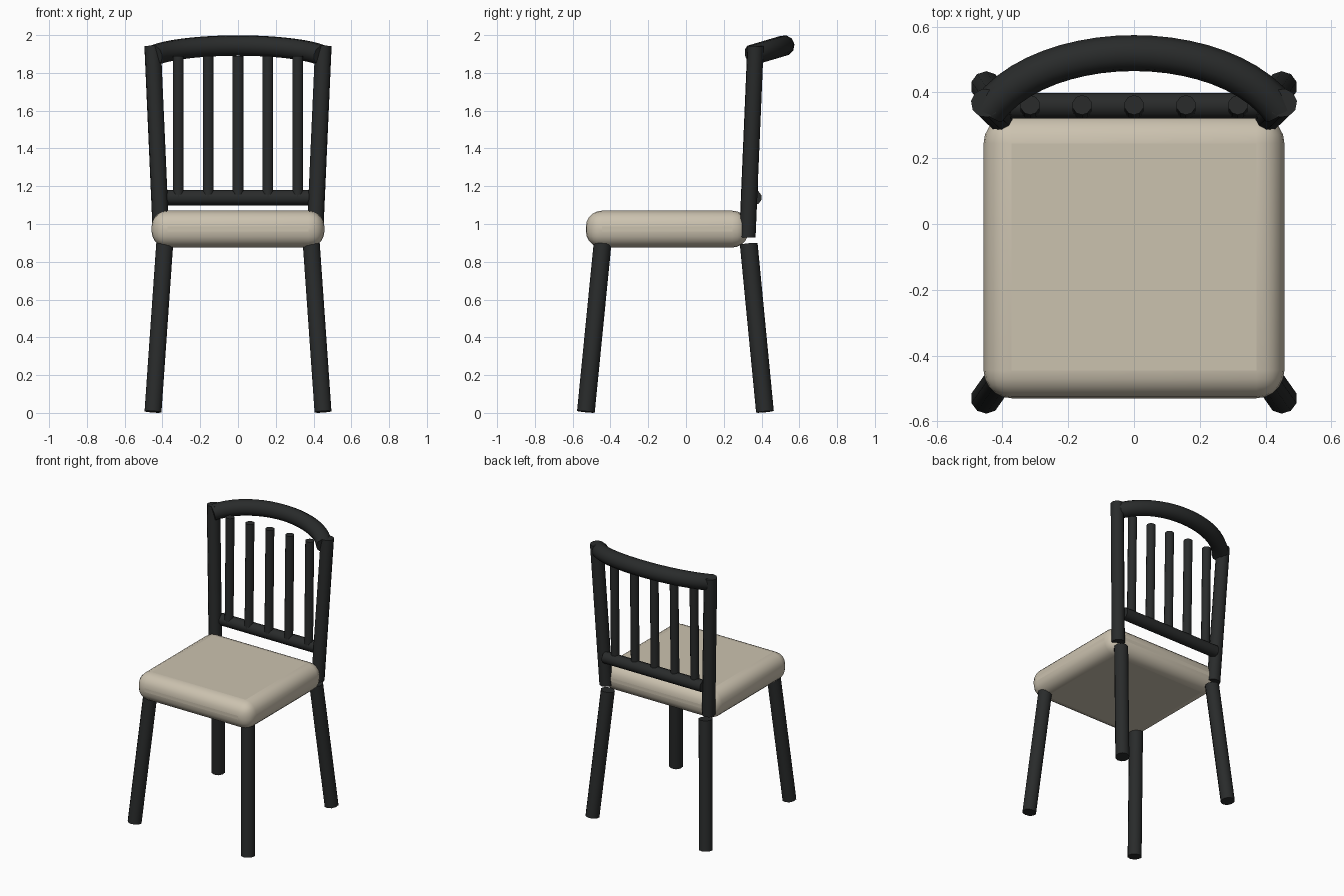
import bpy, bmesh, math
from mathutils import Vector

if "Cube" in bpy.data.objects:
    bpy.data.objects.remove(bpy.data.objects["Cube"])


def material(name, color):
    m = bpy.data.materials.new(name)
    m.diffuse_color = color
    m.use_nodes = True
    m.node_tree.nodes["Principled BSDF"].inputs["Base Color"].default_value = m.diffuse_color
    return m


DARK = material("dark_frame", (0.022, 0.024, 0.024, 1))
CREAM = material("cream_cushion", (0.60, 0.54, 0.43, 1))


def finish(obj, name, mat, angle):
    obj.name = name
    obj.data.materials.append(mat)
    bpy.ops.object.select_all(action='DESELECT')
    obj.select_set(True)
    bpy.context.view_layer.objects.active = obj
    bpy.ops.object.shade_smooth_by_angle(angle=math.radians(angle))
    return obj


def rod(name, a, b, r, sides=10):
    a, b = Vector(a), Vector(b)
    d = b - a
    bpy.ops.mesh.primitive_cylinder_add(vertices=sides, radius=r, depth=d.length,
                                        location=(a + b) / 2)
    o = bpy.context.object
    o.rotation_euler = d.to_track_quat('Z', 'Y').to_euler()
    return finish(o, name, DARK, 50)


# seat cushion with rounded edges
bpy.ops.mesh.primitive_cube_add(size=1, location=(0, -0.1, 0.973))
seat = bpy.context.object
seat.dimensions = (0.915, 0.86, 0.195)
bpy.ops.object.transform_apply(location=False, rotation=False, scale=True)
bev = seat.modifiers.new("round", 'BEVEL')
bev.width = 0.085
bev.segments = 5
finish(seat, "seat", CREAM, 40)

# splayed legs and leaning back posts
for side, s in (("left", -1), ("right", 1)):
    rod(f"front_leg_{side}", (s * 0.45, -0.53, 0.006), (s * 0.388, -0.442, 0.895), 0.047)
    rod(f"back_leg_{side}", (s * 0.45, 0.418, 0.006), (s * 0.388, 0.332, 0.895), 0.047)
    rod(f"back_post_{side}", (s * 0.407, 0.325, 0.93), (s * 0.452, 0.368, 1.943), 0.044)

# lower back rail
rod("lower_rail", (-0.39, 0.36, 1.14), (0.39, 0.36, 1.14), 0.041)

# five slender spindles
for i in range(-2, 3):
    rod(f"spindle_{i + 3}", (i * 0.158, 0.35, 1.14), (i * 0.158, 0.362, 1.89), 0.03)

# curved top rail, a tube along a bowed path
cu = bpy.data.curves.new("top_rail", 'CURVE')
cu.dimensions = '3D'
cu.bevel_depth = 0.055
cu.bevel_resolution = 3
cu.use_fill_caps = True
cu.resolution_u = 20
sp = cu.splines.new('BEZIER')
sp.bezier_points.add(1)
for p, s in zip(sp.bezier_points, (-1, 1)):
    p.handle_left_type = p.handle_right_type = 'FREE'
    p.co = (s * 0.445, 0.345, 1.893)
    h = Vector((s * 0.27, 0.578, 1.962))
    p.handle_left = p.handle_right = h
tmp = bpy.data.objects.new("top_rail_path", cu)
bpy.context.collection.objects.link(tmp)
bpy.ops.object.select_all(action='DESELECT')
tmp.select_set(True)
bpy.context.view_layer.objects.active = tmp
bpy.ops.object.convert(target='MESH')
finish(bpy.context.object, "top_rail", DARK, 50)
